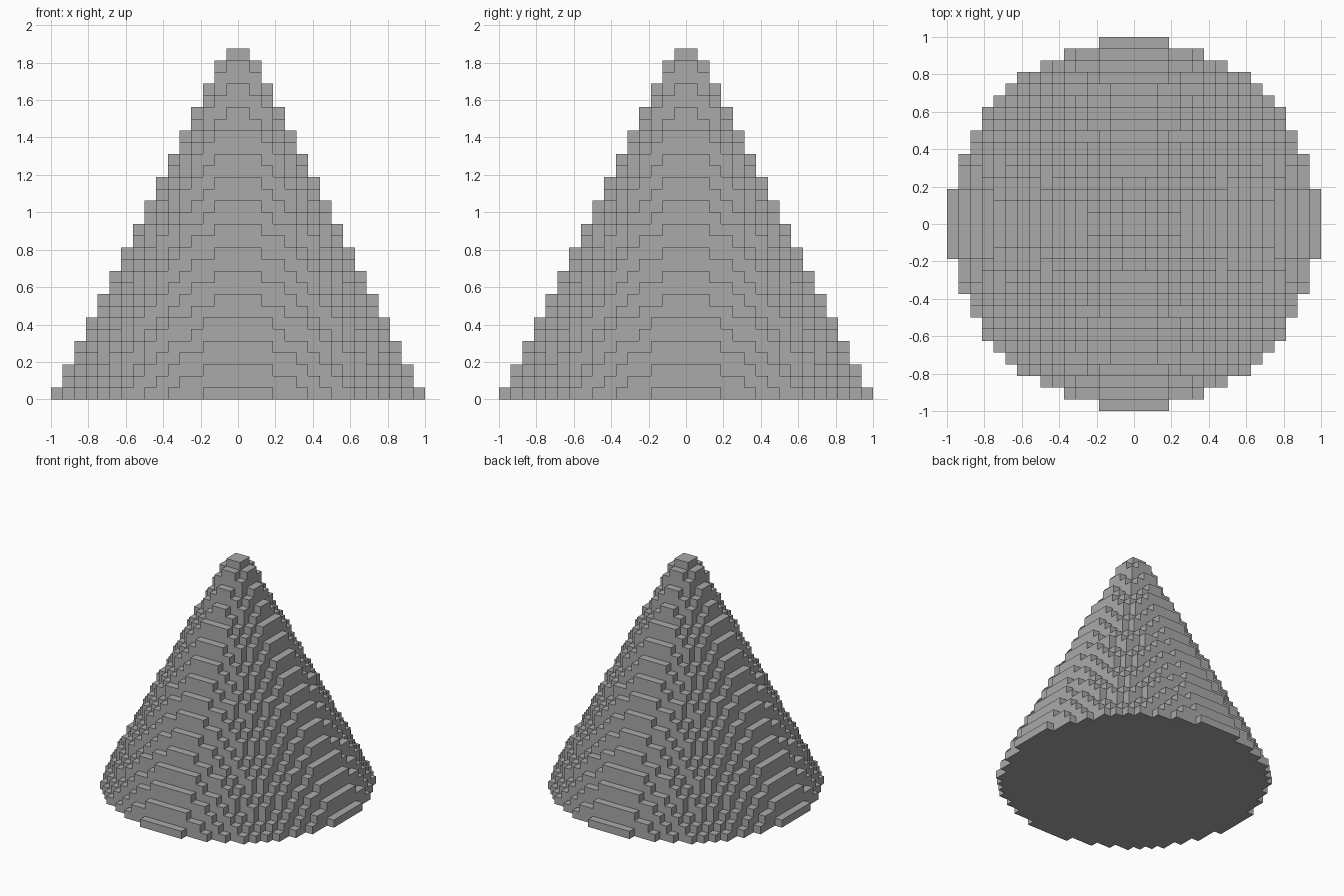
import bpy
import bmesh
import math
from mathutils import Vector

default_cube = bpy.data.objects.get("Cube")
if default_cube:
    bpy.data.objects.remove(default_cube, do_unlink=True)

CELL = 1 / 16      # edge of one block
RADIUS = 16        # cone radius in blocks
LAYERS = 30        # number of stacked layers

# Grey material
grey = bpy.data.materials.new("grey")
grey.use_nodes = True
colour = (0.4, 0.4, 0.4, 1)
grey.diffuse_color = colour
grey.node_tree.nodes["Principled BSDF"].inputs["Base Color"].default_value = colour


def filled(x, y, k):
    """True where the centre of the block lies inside the cone."""
    if not 0 <= k < LAYERS:
        return False
    return math.hypot(x + 0.5, y + 0.5) <= RADIUS - (k + 0.5) / 2


def add_face(bm, block, axis, side):
    """Add one outward-facing square of a block."""
    normal, u = Vector((0, 0, 0)), Vector((0, 0, 0))
    normal[axis] = side
    u[(axis + 1) % 3] = 1
    v = normal.cross(u)
    centre = Vector(block) + Vector((0.5, 0.5, 0.5)) + normal / 2
    corners = [(-1, -1), (1, -1), (1, 1), (-1, 1)]
    bm.faces.new([bm.verts.new((centre + (u * a + v * b) / 2) * CELL)
                  for a, b in corners])


# Stepped block cone: only squares exposed to the outside are made
bm = bmesh.new()
span = range(-RADIUS, RADIUS)
for k in range(LAYERS):
    for x in span:
        for y in span:
            if not filled(x, y, k):
                continue
            for axis in range(3):
                for side in (-1, 1):
                    beside = [x, y, k]
                    beside[axis] += side
                    if not filled(*beside):
                        add_face(bm, (x, y, k), axis, side)

# Weld the squares and merge those lying in one plane
bmesh.ops.remove_doubles(bm, verts=bm.verts, dist=CELL / 100)
bmesh.ops.dissolve_limit(bm, angle_limit=math.radians(1),
                         verts=bm.verts, edges=bm.edges)

mesh = bpy.data.meshes.new("stepped_cone")
bm.to_mesh(mesh)
bm.free()
mesh.materials.append(grey)
cone = bpy.data.objects.new("stepped_cone", mesh)
bpy.context.collection.objects.link(cone)
